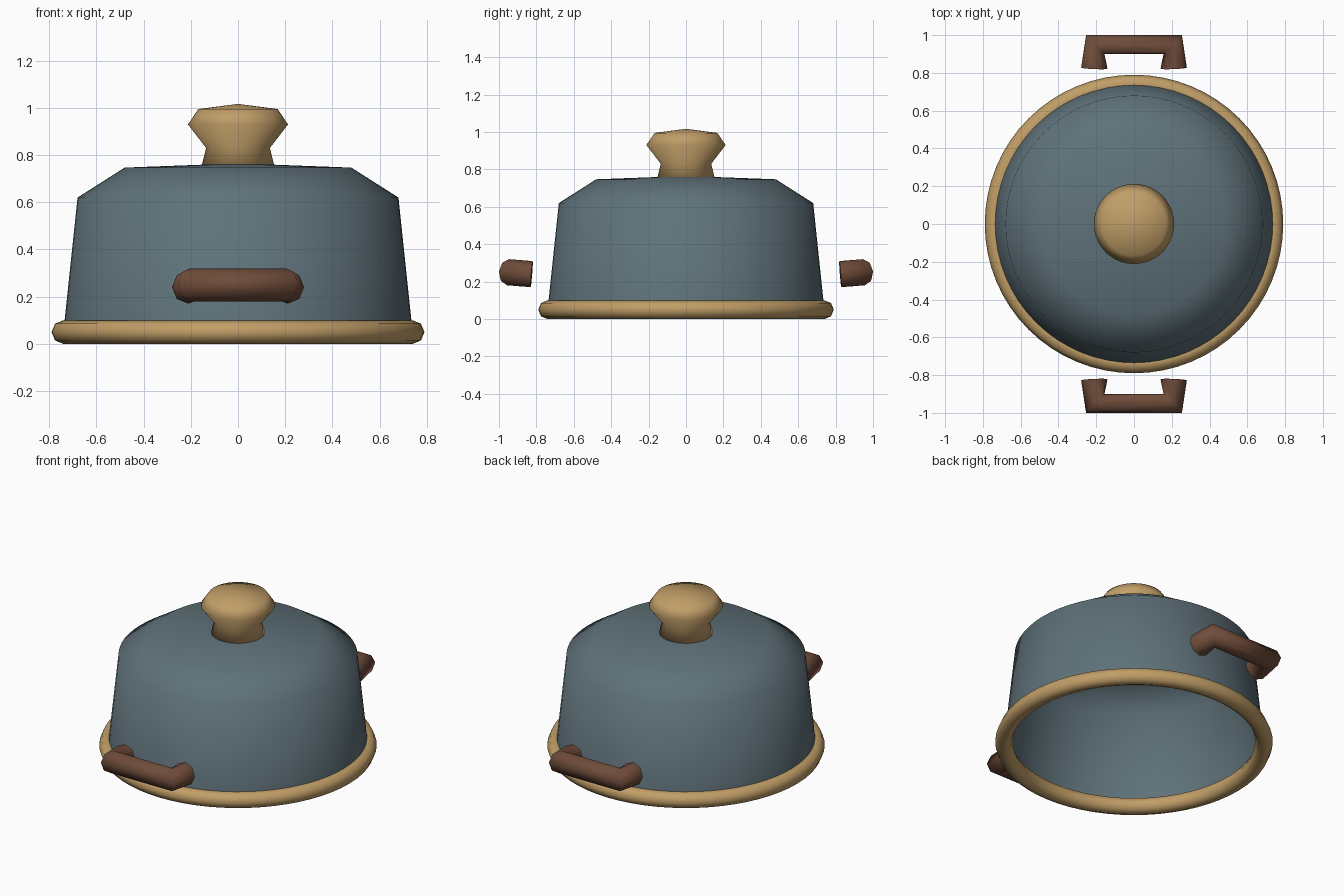
import bpy
import bmesh
import math

cube = bpy.data.objects.get("Cube")
if cube:
    bpy.data.objects.remove(cube, do_unlink=True)


def make_material(name, rgb):
    mat = bpy.data.materials.new(name)
    mat.use_nodes = True
    color = (*rgb, 1.0)
    mat.diffuse_color = color
    mat.node_tree.nodes["Principled BSDF"].inputs["Base Color"].default_value = color
    return mat


slate = make_material("slate blue enamel", (0.115, 0.168, 0.195))
tan = make_material("tan wood", (0.53, 0.34, 0.135))
brown = make_material("dark brown wood", (0.16, 0.072, 0.042))


def link(name, data, mat):
    obj = bpy.data.objects.new(name, data)
    bpy.context.collection.objects.link(obj)
    data.materials.append(mat)
    return obj


def lathe(name, profile, mat, steps=64):
    """Spin a (radius, height) profile around the z axis."""
    bm = bmesh.new()
    verts = [bm.verts.new((r, 0, z)) for r, z in profile]
    edges = [bm.edges.new(pair) for pair in zip(verts, verts[1:])]
    bmesh.ops.spin(bm, geom=verts + edges, cent=(0, 0, 0), axis=(0, 0, 1),
                   angle=math.tau, steps=steps, use_duplicate=False)
    bmesh.ops.remove_doubles(bm, verts=bm.verts[:], dist=0.0005)
    bmesh.ops.recalc_face_normals(bm, faces=bm.faces[:])
    # An open shell must face upward at its top
    top = max(bm.faces, key=lambda f: f.calc_center_median().z)
    if top.normal.z < 0:
        bmesh.ops.reverse_faces(bm, faces=bm.faces[:])
    for face in bm.faces:
        face.smooth = True
    mesh = bpy.data.meshes.new(name)
    bm.to_mesh(mesh)
    bm.free()
    return link(name, mesh, mat)


# Hollow dome, open at the bottom
lathe("dome", [(0.74, 0.05), (0.68, 0.62), (0.48, 0.747), (0, 0.765)], slate)

# Turned knob on top
lathe("knob", [(0, 0.75), (0.155, 0.75), (0.135, 0.83), (0.212, 0.93),
               (0.168, 0.995), (0, 1.017)], tan)

# Rounded rim around the opening
bpy.ops.mesh.primitive_torus_add(major_radius=0.74, minor_radius=0.05,
                                 major_segments=64, minor_segments=8,
                                 location=(0, 0, 0.05))
rim = bpy.context.object
rim.name = "rim"
rim.data.materials.append(tan)
bpy.ops.object.shade_smooth()


# Bracket handles at the front and back
def handle(name, side):
    curve = bpy.data.curves.new(name, "CURVE")
    curve.dimensions = "3D"
    curve.bevel_depth = 0.07
    curve.bevel_resolution = 2
    curve.use_fill_caps = True
    path = [(-0.21, 0.825, 0.24), (-0.205, 0.95, 0.25),
            (0.205, 0.95, 0.25), (0.21, 0.825, 0.24)]
    spline = curve.splines.new("POLY")
    spline.points.add(len(path) - 1)
    for point, (x, y, z) in zip(spline.points, path):
        point.co = (x, y * side, z, 1)
    obj = link(name, curve, brown)
    bpy.ops.object.select_all(action="DESELECT")
    obj.select_set(True)
    bpy.context.view_layer.objects.active = obj
    bpy.ops.object.convert(target="MESH")


handle("front_handle", -1)
handle("back_handle", 1)
